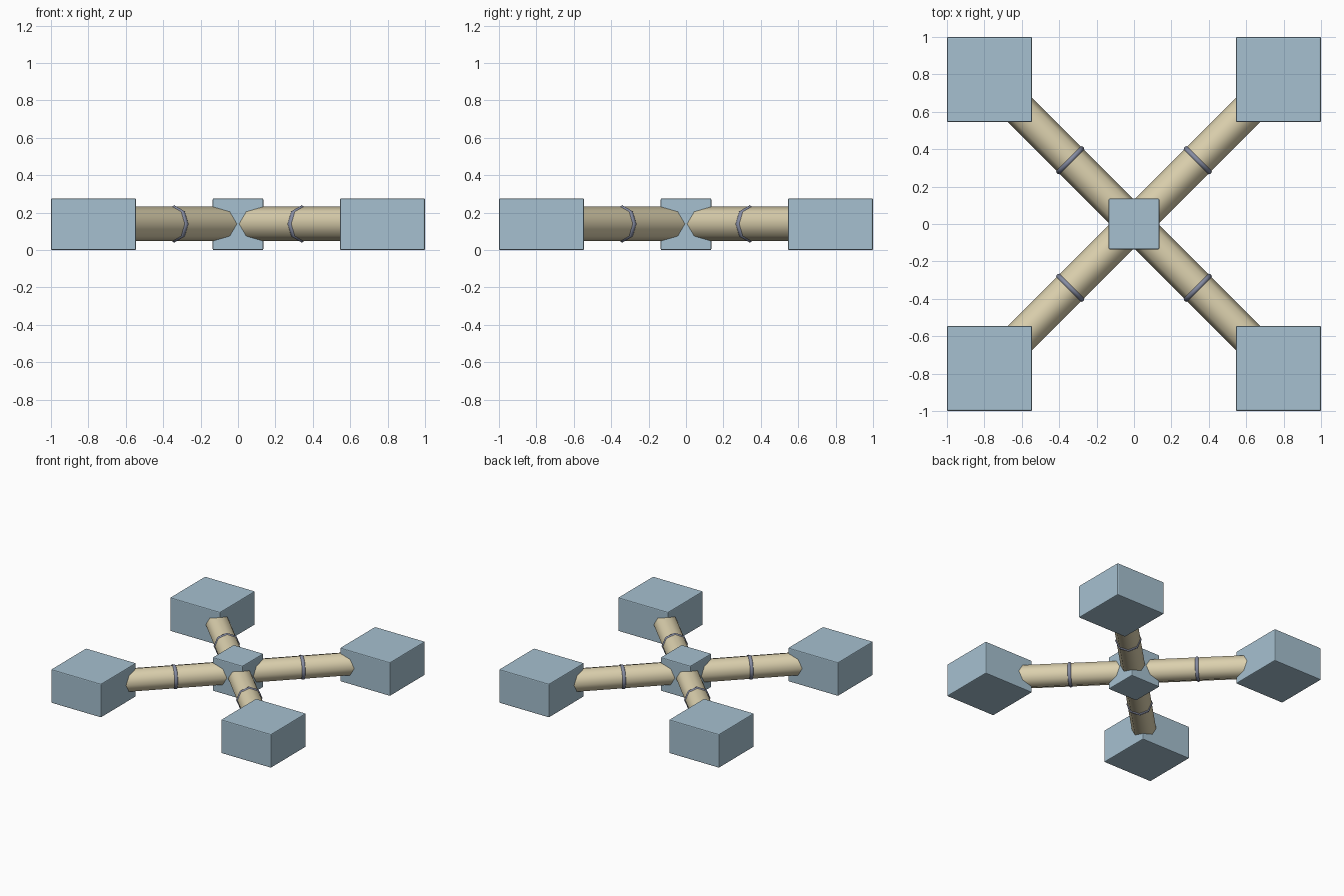
import bpy, math
from mathutils import Vector

if "Cube" in bpy.data.objects:
    bpy.data.objects.remove(bpy.data.objects["Cube"])


def material(name, rgb):
    m = bpy.data.materials.new(name)
    m.diffuse_color = (*rgb, 1)
    m.use_nodes = True
    m.node_tree.nodes["Principled BSDF"].inputs["Base Color"].default_value = m.diffuse_color
    return m


BLUE = material("pale blue", (0.38, 0.53, 0.63))
TAN = material("sand", (0.71, 0.63, 0.42))
GREY = material("slate grey", (0.235, 0.26, 0.36))
H = 0.276          # box height
ZC = 0.14          # tube axis height


def finish(name, mat):
    ob = bpy.context.object
    ob.name = name
    ob.data.materials.append(mat)
    return ob


def block(name, x, y, width):
    bpy.ops.mesh.primitive_cube_add(size=1, location=(x, y, H / 2))
    ob = finish(name, BLUE)
    ob.scale = (width, width, H)
    bpy.ops.object.transform_apply(location=False, rotation=False, scale=True)
    bev = ob.modifiers.new("soft edge", 'BEVEL')
    bev.width, bev.segments = 0.007, 2


# central hub
block("hub", 0, 0, 0.272)

for i in range(4):
    a = math.pi / 4 + i * math.pi / 2
    d = Vector((math.cos(a), math.sin(a), 0))
    rot = (0, math.pi / 2, a)
    side = ("back_right", "back_left", "front_left", "front_right")[i]

    # corner block
    c = 0.7725
    block(side + "_block", math.copysign(c, d.x), math.copysign(c, d.y), 0.455)

    # eight-sided smooth arm from hub to block
    start, end = 0.08, 0.95
    bpy.ops.mesh.primitive_cylinder_add(
        vertices=8, radius=0.092, depth=end - start,
        location=d * (start + end) / 2 + Vector((0, 0, ZC)), rotation=rot)
    finish(side + "_arm", TAN)
    bpy.ops.object.shade_smooth_by_angle(angle=math.radians(60))

    # collar ring around the arm
    bpy.ops.mesh.primitive_torus_add(
        major_segments=8, minor_segments=8, major_radius=0.084, minor_radius=0.016,
        location=d * 0.482 + Vector((0, 0, ZC)), rotation=rot)
    finish(side + "_collar", GREY)
    bpy.ops.object.shade_smooth_by_angle(angle=math.radians(60))
